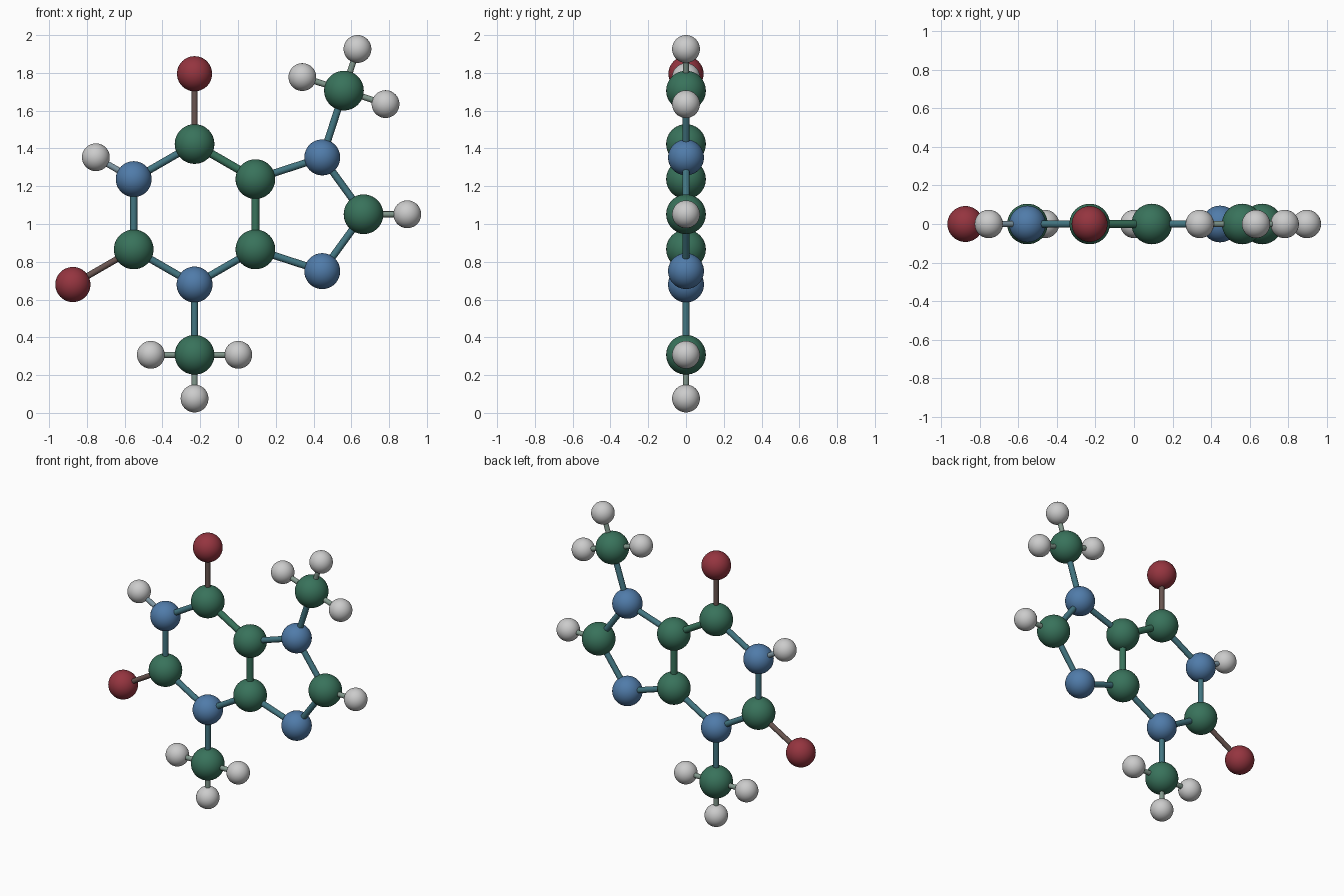
import bpy, math
from mathutils import Vector

if "Cube" in bpy.data.objects:
    bpy.data.objects.remove(bpy.data.objects["Cube"])

B, HB = 0.372, 0.2315          # heavy-atom and hydrogen bond lengths
RADIUS = {"C": 0.105, "N": 0.095, "O": 0.093, "H": 0.0735}
NAME = {"C": "carbon", "N": "nitrogen", "O": "oxygen", "H": "hydrogen"}


def material(name, rgb):
    m = bpy.data.materials.new(name)
    m.diffuse_color = (*rgb, 1)
    m.use_nodes = True
    m.node_tree.nodes["Principled BSDF"].inputs["Base Color"].default_value = m.diffuse_color
    return m


ATOM_MAT = {
    "C": material("green", (0.04, 0.17, 0.105)),
    "N": material("blue", (0.08, 0.20, 0.40)),
    "O": material("red", (0.30, 0.035, 0.05)),
}
# bond radius and colour by the pair of elements joined
BOND = {
    "CC": (0.0215, ATOM_MAT["C"]),
    "CN": (0.019, material("teal", (0.055, 0.18, 0.22))),
    "CO": (0.0165, material("brown", (0.14, 0.09, 0.08))),
    "CH": (0.016, material("pale_green", (0.22, 0.31, 0.26))),
    "HN": (0.016, material("pale_blue", (0.22, 0.32, 0.38))),
}

atoms = {}                     # key -> (element, position)


def finish(obj, name, mat):
    obj.name = name
    if mat:
        obj.data.materials.append(mat)
    bpy.ops.object.shade_smooth_by_angle(angle=math.radians(40))


def atom(key, element, pos):
    atoms[key] = (element, pos)
    bpy.ops.mesh.primitive_uv_sphere_add(segments=40, ring_count=24,
                                         radius=RADIUS[element], location=pos)
    finish(bpy.context.object, f"{NAME[element]}_{key}", ATOM_MAT.get(element))


def bond(a, b):
    (ea, pa), (eb, pb) = atoms[a], atoms[b]
    d = pb - pa
    radius, mat = BOND["".join(sorted(ea + eb))]
    bpy.ops.mesh.primitive_cylinder_add(vertices=24, radius=radius, depth=d.length,
                                        location=(pa + pb) / 2,
                                        rotation=d.to_track_quat("Z", "Y").to_euler())
    finish(bpy.context.object, f"bond_{a}_{b}", mat)


def polar(centre, r, deg):
    t = math.radians(deg)
    return centre + Vector((r * math.cos(t), 0, r * math.sin(t)))


def attach(parent, key, element, length, deg):
    atom(key, element, polar(atoms[parent][1], length, deg))
    bond(parent, key)


def methyl(parent, key, deg):
    attach(parent, key, "C", B, deg)
    for i, turn in enumerate((-90, 0, 90)):
        attach(key, f"{key}_h{i + 1}", "H", HB, deg + turn)


# six-sided ring
centre6 = Vector((-0.230, 0, 1.0515))
for i, e in enumerate("CCNCNC"):
    atom(f"hex{i}", e, polar(centre6, B, 30 + 60 * i))
for i in range(6):
    bond(f"hex{i}", f"hex{(i + 1) % 6}")

# five-sided ring sharing the right edge of the hexagon
r5 = B / (2 * math.sin(math.pi / 5))
centre5 = centre6 + Vector((B * math.cos(math.pi / 6) + r5 * math.cos(math.pi / 5), 0, 0))
for key, e, deg in (("pent_top", "N", 72), ("pent_tip", "C", 0), ("pent_low", "N", -72)):
    atom(key, e, polar(centre5, r5, deg))
chain = ("hex0", "pent_top", "pent_tip", "pent_low", "hex5")
for a, b in zip(chain, chain[1:]):
    bond(a, b)

# side groups
attach("hex1", "top", "O", B, 90)
attach("hex3", "left", "O", B, 210)
attach("hex2", "upper_left", "H", HB, 150)
attach("pent_tip", "right", "H", HB, 0)
methyl("hex4", "lower_methyl", 270)
methyl("pent_top", "upper_methyl", 72)
